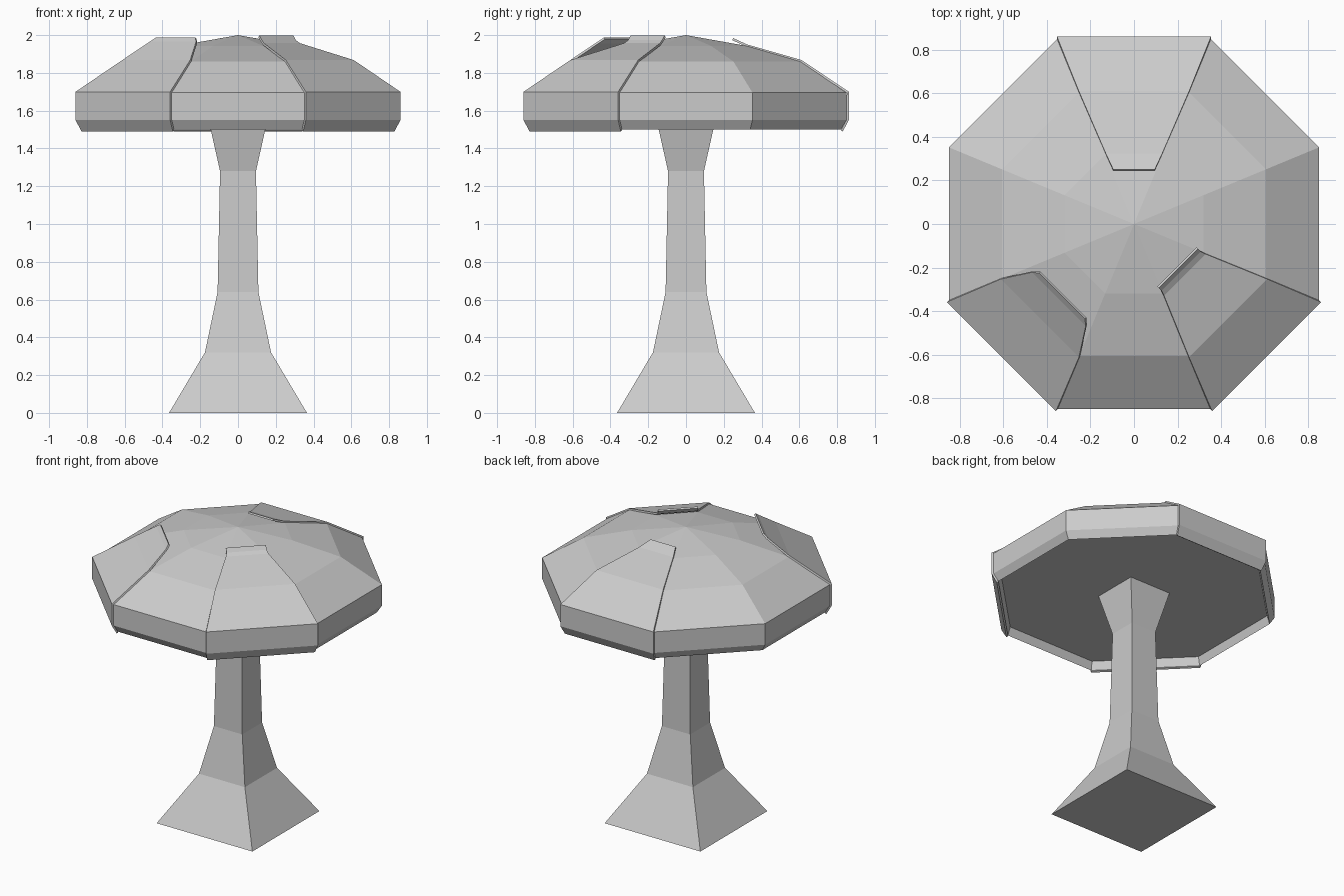
import bpy
import math

if "Cube" in bpy.data.objects:
    bpy.data.objects.remove(bpy.data.objects["Cube"])


def add_object(name, verts, faces):
    mesh = bpy.data.meshes.new(name)
    mesh.from_pydata(verts, [], faces)
    mesh.update()
    obj = bpy.data.objects.new(name, mesh)
    bpy.context.collection.objects.link(obj)
    return obj


def lathe(name, sides, profile, apex=None):
    """Stack of regular polygons; profile = (apothem, z), flat side to the front."""
    verts, faces = [], [tuple(reversed(range(sides)))]
    for apothem, z in profile:
        r = apothem / math.cos(math.pi / sides)
        for i in range(sides):
            a = 2 * math.pi * (i + 0.5) / sides
            verts.append((r * math.cos(a), r * math.sin(a), z))
    for k in range(len(profile) - 1):
        for i in range(sides):
            j = (i + 1) % sides
            faces.append((k * sides + i, k * sides + j,
                          (k + 1) * sides + j, (k + 1) * sides + i))
    base = (len(profile) - 1) * sides
    if apex is None:
        faces.append(tuple(range(base, base + sides)))
    else:
        verts.append((0, 0, apex))
        faces += [(base + i, base + (i + 1) % sides, len(verts) - 1)
                  for i in range(sides)]
    return add_object(name, verts, faces)


def cap_patch(name, angle, sections):
    """Thin sheet over one cap facet; sections = (distance, half width, z)."""
    c, s = math.cos(math.radians(angle)), math.sin(math.radians(angle))
    verts, faces = [], []
    for d, w, z in sections:
        verts += [(c * d + s * w, s * d - c * w, z),
                  (c * d - s * w, s * d + c * w, z)]
    for k in range(0, 2 * len(sections) - 2, 2):
        faces.append((k, k + 2, k + 3, k + 1))
    obj = add_object(name, verts, faces)
    mod = obj.modifiers.new("thickness", 'SOLIDIFY')
    mod.thickness = 0.012
    mod.offset = -1
    return obj


# Square flared stem, reaching up into the hollow of the cap
lathe("stem", 4, [(0.365, 0), (0.175, 0.32), (0.108, 0.64),
                  (0.095, 1.28), (0.158, 1.56)])

# Eight-sided mushroom cap with a recessed underside
lathe("cap", 8, [(0.805, 1.557), (0.82, 1.5), (0.85, 1.55), (0.85, 1.695),
                 (0.607, 1.86), (0.32, 1.943)], apex=2.0)

# Raised patches that wrap over the rim, each with its own peeled upper edge
rim = [(0.612, 0.254, 1.868), (0.862, 0.354, 1.70),
       (0.862, 0.354, 1.55), (0.83, 0.342, 1.49)]
cap_patch("back_patch", 90, [(0.25, 0.095, 1.984), (0.325, 0.13, 1.95)] + rim)
cap_patch("front_right_patch", -45,
          [(0.288, 0.127, 1.998), (0.306, 0.127, 1.973), (0.33, 0.135, 1.957)] + rim)
cap_patch("front_left_patch", -135,
          [(0.467, 0.148, 1.987), (0.488, 0.174, 1.965)] + rim)
